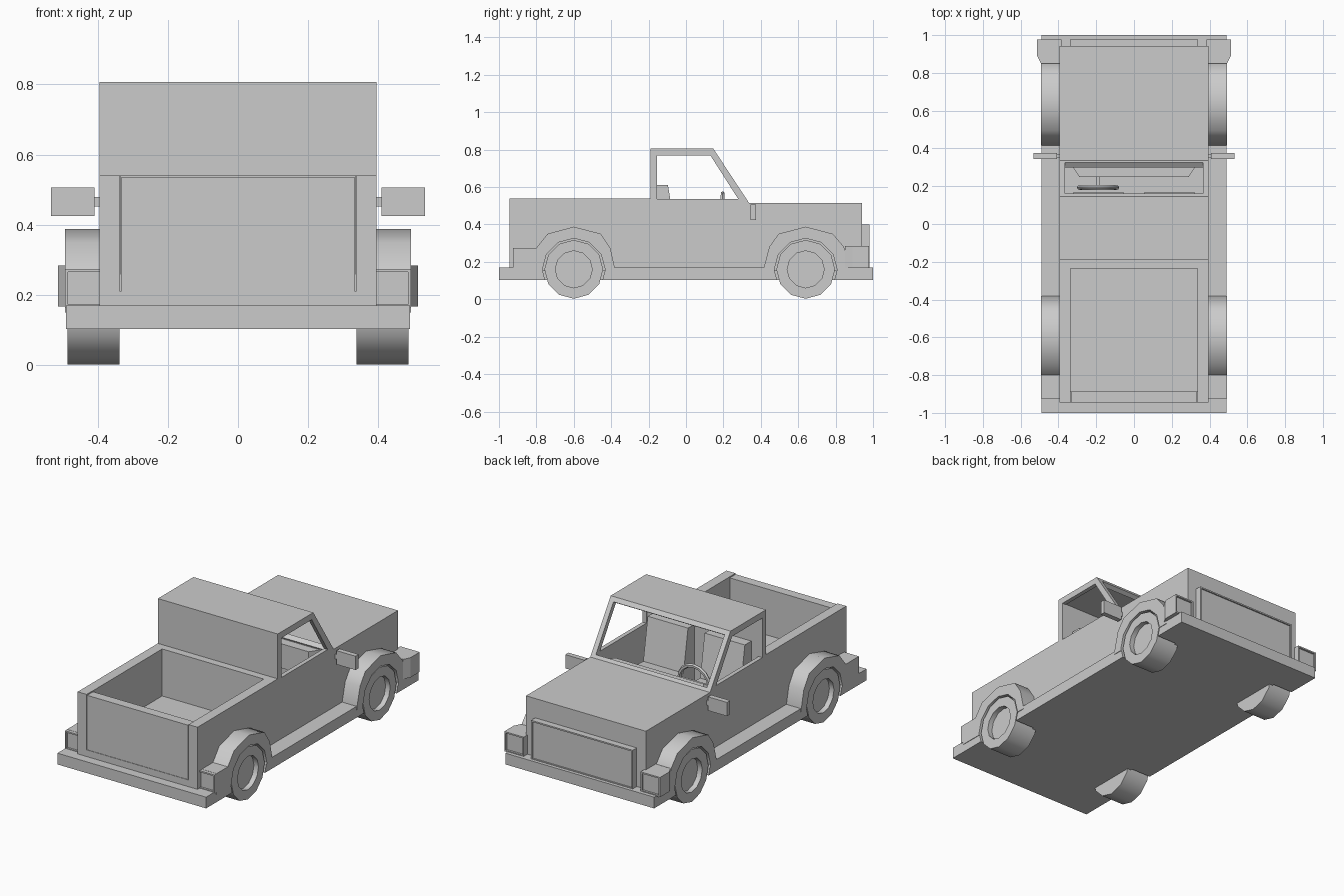
import bpy, bmesh, math
from mathutils import Vector, Matrix

if "Cube" in bpy.data.objects:
    bpy.data.objects.remove(bpy.data.objects["Cube"])


def finish(bm, name, smooth=False):
    bmesh.ops.recalc_face_normals(bm, faces=bm.faces)
    me = bpy.data.meshes.new(name)
    bm.to_mesh(me)
    bm.free()
    ob = bpy.data.objects.new(name, me)
    bpy.context.collection.objects.link(ob)
    if smooth:
        shade(ob)
    return ob


def activate(ob):
    bpy.ops.object.select_all(action='DESELECT')
    ob.select_set(True)
    bpy.context.view_layer.objects.active = ob


def shade(ob):
    activate(ob)
    bpy.ops.object.shade_smooth_by_angle(angle=math.radians(42))


def prism(name, pts, lo, hi, axis='x', frame=None):
    """Extrude a profile: (y, z) points along x, or (x, y) points along z.
    frame = (normal, inset, depth) sinks the face looking along normal."""
    bm = bmesh.new()
    place = (lambda p, t: (t, *p)) if axis == 'x' else (lambda p, t: (*p, t))
    base = bm.faces.new([bm.verts.new(place(p, lo)) for p in pts])
    ext = bmesh.ops.extrude_face_region(bm, geom=[base])
    shift = Vector(place((0, 0), hi - lo))
    bmesh.ops.translate(bm, vec=shift, verts=[g for g in ext['geom'] if isinstance(g, bmesh.types.BMVert)])
    bmesh.ops.recalc_face_normals(bm, faces=bm.faces)
    if frame:
        sink_face(bm, *frame)
    return finish(bm, name)


def sink_face(bm, normal, inset, depth):
    n = Vector(normal)
    face = max(bm.faces, key=lambda f: f.normal.dot(n))
    bmesh.ops.inset_region(bm, faces=[face], thickness=inset)
    ext = bmesh.ops.extrude_face_region(bm, geom=[face])
    bmesh.ops.translate(bm, vec=-n * depth, verts=[g for g in ext['geom'] if isinstance(g, bmesh.types.BMVert)])
    bmesh.ops.delete(bm, geom=[face], context='FACES_ONLY')


def box(name, x0, x1, y0, y1, z0, z1, **kw):
    return prism(name, [(x0, y0), (x1, y0), (x1, y1), (x0, y1)], z0, z1, 'z', **kw)


def disc(name, r, x0, x1, y, z, sides=12, frame=None):
    bm = bmesh.new()
    m = Matrix.Translation(((x0 + x1) / 2, y, z)) @ Matrix.Rotation(math.pi / 2, 4, 'Y')
    bmesh.ops.create_cone(bm, cap_ends=True, segments=sides, radius1=r, radius2=r,
                          depth=abs(x1 - x0), matrix=m)
    bm.normal_update()
    if frame:
        sink_face(bm, *frame)
    return finish(bm, name)


def cut(ob, *cutters):
    for c in cutters:
        mod = ob.modifiers.new('cut', 'BOOLEAN')
        mod.operation, mod.solver, mod.object = 'DIFFERENCE', 'EXACT', c
        activate(ob)
        bpy.ops.object.modifier_apply(modifier=mod.name)
        bpy.data.objects.remove(c)


REAR_Y, FRONT_Y, AXLE_Z = -0.60, 0.64, 0.16

# Body shell with hollow cabin, windows and load bed
body = prism('body', [(-0.945, 0.15), (-0.945, 0.54), (-0.19, 0.54), (-0.19, 0.807), (0.145, 0.807),
                      (0.337, 0.515), (0.942, 0.515), (0.942, 0.15)], -0.395, 0.395)
cut(body,
    prism('cabin_cutter', [(-0.16, 0.22), (-0.16, 0.777), (0.132, 0.777), (0.305, 0.508), (0.305, 0.22)], -0.37, 0.37),
    prism('side_window_cutter', [(-0.155, 0.535), (-0.155, 0.77), (0.13, 0.77), (0.28, 0.535)], -0.6, 0.6),
    prism('windshield_cutter', [(0.10, 0.745), (0.22, 0.822), (0.375, 0.566), (0.27, 0.495)], -0.366, 0.366),
    box('bed_cutter', -0.335, 0.335, -0.90, -0.235, 0.26, 0.7),
    box('tailgate_cutter', -0.336, 0.336, -1.1, -0.89, 0.21, 0.71))
box('tailgate', -0.333, 0.333, -0.944, -0.888, 0.211, 0.535)

# Base plate that also forms both bumpers and the side sills
base = box('base_plate', -0.49, 0.49, -1, 1, 0.103, 0.17)

# Grille panel on the nose
box('grille', -0.335, 0.335, 0.93, 0.98, 0.165, 0.40, frame=((0, 1, 0), 0.012, 0.008))

rear_arch = [(-0.905, 0.15), (-0.905, 0.275), (-0.80, 0.275), (-0.74, 0.35), (-0.60, 0.388),
             (-0.455, 0.35), (-0.405, 0.275), (-0.38, 0.165), (-0.38, 0.15)]
front_arch = [(0.415, 0.15), (0.415, 0.165), (0.445, 0.28), (0.495, 0.35), (0.64, 0.388),
              (0.785, 0.35), (0.845, 0.28), (0.87, 0.165), (0.87, 0.15)]

for s, side in ((1, 'right'), (-1, 'left')):
    for y, end, arch in ((REAR_Y, 'rear', rear_arch), (FRONT_Y, 'front', front_arch)):
        # Fender and matching notch in the base plate
        fender = prism(f'{end}_{side}_fender', arch, s * 0.38, s * 0.493)
        for ob in (fender, base):
            cut(ob, disc('arch_cutter', 0.168, s * 0.36, s * 0.6, y, AXLE_Z - 0.002))
        shade(fender)
        # Wheel with recessed rim and raised hub
        wheel = disc(f'{end}_{side}_wheel', 0.157, s * 0.337, s * 0.486, y, AXLE_Z,
                     frame=((s, 0, 0), 0.058, 0.03))
        shade(wheel)

    # Tail light and headlight housings with sunken lenses
    x0, x1 = sorted((s * 0.385, s * 0.493))
    box(f'{side}_tail_light', x0, x1, -0.925, -0.80, 0.165, 0.274, frame=((0, -1, 0), 0.012, 0.012))
    prism(f'{side}_headlight', [(s * 0.385, 0.85), (s * 0.493, 0.85), (s * 0.513, 0.89),
                                (s * 0.513, 0.978), (s * 0.385, 0.978)], 0.167, 0.285, 'z',
          frame=((0, 1, 0), 0.012, 0.012))

    # Door mirror and its stalk
    x0, x1 = sorted((s * 0.408, s * 0.533))
    box(f'{side}_mirror', x0, x1, 0.345, 0.375, 0.425, 0.507)
    x0, x1 = sorted((s * 0.385, s * 0.41))
    box(f'{side}_mirror_stalk', x0, x1, 0.35, 0.37, 0.453, 0.48)

    # Seat: back and cushion in one profile
    x0, x1 = sorted((s * 0.055, s * 0.32))
    prism(f'{side}_seat', [(-0.158, 0.21), (-0.158, 0.612), (-0.097, 0.612), (-0.055, 0.36),
                           (0.17, 0.37), (0.17, 0.21)], x0, x1)

# Dashboard
prism('dashboard', [(-0.33, 0.31), (-0.29, 0.25), (0.29, 0.25), (0.33, 0.31)], 0.36, 0.505, 'z')

# Steering wheel and column
bpy.ops.mesh.primitive_torus_add(location=(-0.19, 0.193, 0.465), rotation=(math.radians(88), 0, 0),
                                 major_radius=0.1, minor_radius=0.012, major_segments=16, minor_segments=6)
bpy.context.object.name = 'steering_wheel'
shade(bpy.context.object)
box('steering_spoke', -0.285, -0.095, 0.187, 0.199, 0.455, 0.475)
box('steering_column', -0.2, -0.18, 0.19, 0.27, 0.455, 0.475)
